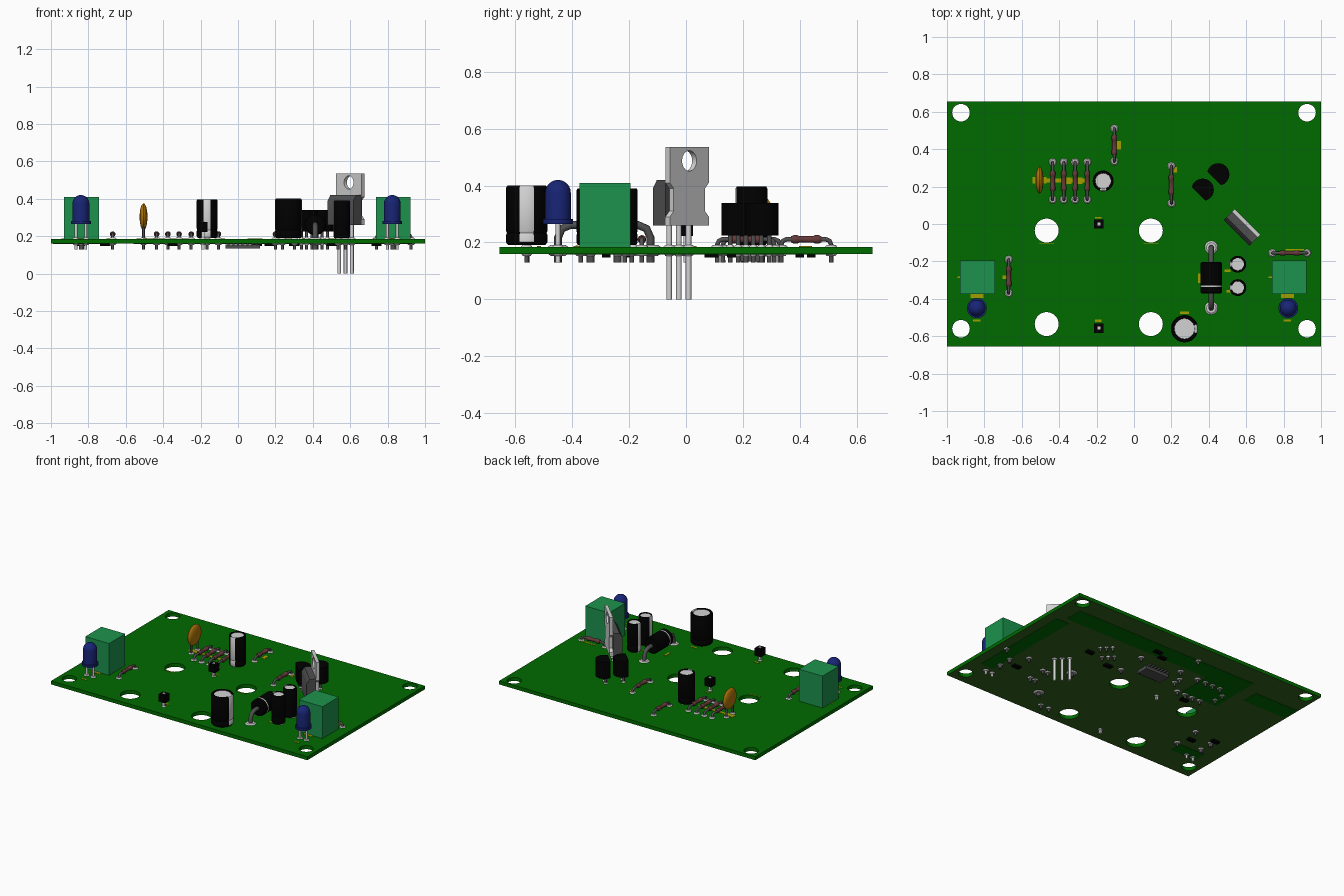
import bpy, bmesh
from math import sin, cos, pi, radians, atan2, hypot
from mathutils import Matrix, Vector

if "Cube" in bpy.data.objects:
    bpy.data.objects.remove(bpy.data.objects["Cube"])


def material(name, r, g, b):
    m = bpy.data.materials.new(name)
    m.use_nodes = True
    m.diffuse_color = (r, g, b, 1)
    m.node_tree.nodes["Principled BSDF"].inputs["Base Color"].default_value = (r, g, b, 1)
    return m


GREEN = material("board green", 0, .145, 0)
OLIVE = material("underside olive", .032, .13, .012)
TEAL = material("connector green", .012, .29, .075)
BLUE = material("led blue", .009, .018, .18)
AMBER = material("amber", .45, .19, .003)
YELLOW = material("marking yellow", .36, .34, 0)
BROWN = material("resistor brown", .13, .042, .042)
BLACK = material("black", 0, 0, 0)
DARK = material("dark grey", .08, .08, .08)
LIGHT = material("light grey", .65, .65, .65)

TOP, BOTTOM, TIP = .185, .16, .13


def link(name, data, *mats):
    ob = bpy.data.objects.new(name, data)
    for m in mats:
        data.materials.append(m)
    bpy.context.scene.collection.objects.link(ob)
    return ob


def finish(name, bm, *mats, rule=None):
    bmesh.ops.recalc_face_normals(bm, faces=bm.faces)
    if rule:
        for f in bm.faces:
            f.material_index = rule(f.calc_center_median(), f.normal)
    me = bpy.data.meshes.new(name)
    bm.to_mesh(me)
    bm.free()
    me.shade_smooth()
    me.set_sharp_from_angle(angle=radians(35))
    return link(name, me, *mats)


def boxes(name, mat, items):
    """Each item: centre x, centre y, width, depth, low z, high z."""
    bm = bmesh.new()
    for x, y, w, d, lo, hi in items:
        mx = Matrix.Translation((x, y, (lo + hi) / 2)) @ Matrix.Diagonal((w, d, hi - lo, 1))
        bmesh.ops.create_cube(bm, size=1, matrix=mx)
    return finish(name, bm, mat)


def lathe(name, profile, place, *mats, rule=None, steps=36):
    """Spin (radius, height) points around the local z axis."""
    bm = bmesh.new()
    vs = [bm.verts.new((r, 0, h)) for r, h in profile]
    es = [bm.edges.new(p) for p in zip(vs, vs[1:])]
    bmesh.ops.spin(bm, geom=vs + es, cent=(0, 0, 0), axis=(0, 0, 1),
                   angle=2 * pi, steps=steps, use_duplicate=False)
    bmesh.ops.remove_doubles(bm, verts=bm.verts, dist=1e-5)
    ob = finish(name, bm, *mats, rule=rule)
    ob.matrix_world = place
    return ob


def plate(name, outline, holes, thickness, place, *mats):
    """Extruded outline with round holes given as (x, y, radius)."""
    cu = bpy.data.curves.new(name, 'CURVE')
    cu.dimensions, cu.fill_mode, cu.extrude = '2D', 'BOTH', thickness / 2
    loops = [outline]
    for x, y, r in holes:
        loops.append([(x + r * cos(a * pi / 16), y + r * sin(a * pi / 16)) for a in range(32)])
    for pts in loops:
        s = cu.splines.new('POLY')
        s.points.add(len(pts) - 1)
        for p, (x, y) in zip(s.points, pts):
            p.co = (x, y, 0, 1)
        s.use_cyclic_u = True
    tmp = link(name, cu)
    dg = bpy.context.evaluated_depsgraph_get()
    me = bpy.data.meshes.new_from_object(tmp.evaluated_get(dg))
    bpy.data.objects.remove(tmp)
    bm = bmesh.new()
    bm.from_mesh(me)
    bmesh.ops.remove_doubles(bm, verts=bm.verts, dist=1e-5)
    rule = (lambda c, n: 1 if n.z < -.9 else 0) if len(mats) > 1 else None
    ob = finish(name, bm, *mats, rule=rule)
    ob.matrix_world = place
    return ob


def wires(name, mat, radius, paths):
    cu = bpy.data.curves.new(name, 'CURVE')
    cu.dimensions, cu.bevel_depth, cu.bevel_resolution = '3D', radius, 2
    cu.use_fill_caps = True
    for pts in paths:
        s = cu.splines.new('POLY')
        s.points.add(len(pts) - 1)
        for p, co in zip(s.points, pts):
            p.co = (*co, 1)
    return link(name, cu, mat)


def at(x, y, z=0):
    return Matrix.Translation((x, y, z))


def rot(deg, axis):
    return Matrix.Rotation(radians(deg), 4, axis)


pads = []    # (x, y, radius) of every soldered hole


def legs(name, mat, radius, spots, top, tip=TIP, pad=.02):
    wires(name, mat, radius, [[(x, y, tip), (x, y, top)] for x, y in spots])
    pads.extend((x, y, pad) for x, y in spots)


# Circuit board with mounting holes
corner = [(x, y, .047) for x in (-.925, .925) for y in (-.56, .595)]
large = [(x, y, .064) for x in (-.467, .09) for y in (-.535, -.035)]
plate("circuit_board", [(-1, -.655), (1, -.655), (1, .655), (-1, .655)], corner + large,
      TOP - BOTTOM, at(0, 0, (TOP + BOTTOM) / 2), GREEN, OLIVE)
boxes("underside_bare_areas", GREEN, [
    (x, y, w, d, BOTTOM - .002, BOTTOM + .001) for x, y, w, d in
    [(.88, -.03, .1, .75), (.3, .45, 1.16, .13), (-.42, .33, .28, .37),
     (-.82, .37, .34, .12), (-.8, -.42, .2, .09)]])

# Connectors and indicator lamps
for side, x, lx in (("right", -.837, -.84), ("left", .83, .825)):
    boxes(side + "_connector", TEAL, [(x, -.285, .185, .18, TOP, .41)])
    legs(side + "_connector_pins", DARK, .014, [(x, -.335), (x, -.24)], TOP)
    dome = [(.045 * cos(a * pi / 12), .375 + .045 * sin(a * pi / 12)) for a in range(7)]
    lathe(side + "_lamp", [(0, .265), (.053, .265), (.053, .282), (.045, .282)] + dome,
          at(lx, -.45), BLUE)
    legs(side + "_lamp_legs", LIGHT, .008, [(lx - .026, -.45), (lx + .026, -.45)], .27)

# Disc capacitor
disc = [(.072 * sin(a * pi / 12), .021 * cos(a * pi / 12)) for a in range(13)]
lathe("disc_capacitor", disc, at(-.505, .235, .303) @ rot(90, 'Y'), AMBER)
legs("disc_capacitor_legs", DARK, .007, [(-.505, .2), (-.505, .27)], .26)


# Can capacitors: pale stripe down one side, running over the rim onto a pale top
def can(name, x, y, r, high, facing):
    def rule(c, n):
        out = hypot(c.x, c.y)
        stripe = cos(atan2(c.y, c.x) - radians(facing)) > .95 and n.z > -.5
        return 1 if stripe or (n.z > .9 and out < .74 * r) else 0
    low = TOP + .006
    lathe(name, [(0, low), (r * .9, low), (r, low + .01), (r, low + .035), (r * .95, low + .042),
                 (r, low + .05), (r, high - .008), (r * .93, high), (r * .76, high),
                 (r * .74, high - .004), (0, high - .004)], at(x, y), BLACK, LIGHT, rule=rule)
    a = radians(facing)
    dx, dy = cos(a) * r * .45, sin(a) * r * .45
    legs(name + "_legs", DARK, .008, [(x + dx, y + dy), (x - dx, y - dy)], TOP + .02)


can("middle_can", -.165, .23, .056, .397, -90)
can("front_can", .27, -.56, .073, .4, 0)
can("small_can_back", .555, -.215, .045, .39, 180)
can("small_can_front", .555, -.34, .045, .39, 180)


# Axial parts: a body lying between two bent leads
def axial_leads(name, mat, r, a, b, z, bend, pad):
    a, b = Vector((*a, 0)), Vector((*b, 0))
    d = (b - a).normalized() * bend
    up = lambda p, h: (p.x, p.y, h)
    wires(name, mat, r, [[up(a, TIP), up(a, z - bend), up(a + d * .3, z - bend * .3), up(a + d, z),
                          up(b - d, z), up(b - d * .3, z - bend * .3), up(b, z - bend), up(b, TIP)]])
    pads.extend([(a.x, a.y, pad), (b.x, b.y, pad)])


def resistor(name, a, b):
    axial_leads(name + "_leads", DARK, .008, a, b, .211, .018, .022)
    turn = rot(90, 'Y') if a[1] == b[1] else rot(90, 'X')
    half = [(.012, 0), (.012, .025), (.015, .03), (.015, .045), (.011, .053), (0, .053)]
    lathe(name, [(r, -h) for r, h in reversed(half)] + half[1:],
          at((a[0] + b[0]) / 2, (a[1] + b[1]) / 2, .211) @ turn, BROWN, steps=14)


uprights = [(-.435, .13, .33), (-.375, .13, .33), (-.315, .13, .33), (-.25, .13, .33),
            (-.105, .335, .51), (.2, .11, .31), (-.67, -.37, -.19)]
for i, (x, y0, y1) in enumerate(uprights):
    resistor(f"resistor_{i + 1}", (x, y0), (x, y1))
resistor("resistor_8", (.74, -.155), (.925, -.155))

# Large diode with a pale band
axial_leads("diode_leads", DARK, .014, (.413, -.45), (.413, -.125), .262, .045, .037)
lathe("diode", [(0, -.085), (.05, -.085), (.057, -.078), (.057, .042), (.057, .051),
                (.057, .078), (.05, .085), (0, .085)], at(.413, -.287, .262) @ rot(90, 'X'),
      BLACK, LIGHT, rule=lambda c, n: 1 if .042 < c.z < .051 else 0)

# Small transistors with a flat side
dee = [(.06 * cos(radians(a)), .06 * sin(radians(a))) for a in range(285, 526, 15)]
for name, x, y in (("front_transistor", .367, .183), ("back_transistor", .45, .265)):
    plate(name, dee, [], .115, at(x, y, .282), BLACK)
    legs(name + "_legs", DARK, .008, [(x + k, y - k) for k in (-.028, 0, .028)], .24, pad=.015)

# Power regulator standing at an angle, its tab notched on both edges
edge = [(.097, .26), (.097, .29), (.078, .31), (.078, .39), (.097, .41), (.097, .535)]
plate("regulator_tab", edge + [(-x, z) for x, z in reversed(edge)], [(0, .487, .036)], .022,
      at(.6, .004) @ rot(-45, 'Z') @ rot(90, 'X'), LIGHT)
plate("regulator_body", [(-.036, .26), (.026, .26), (.026, .42), (-.016, .42), (-.036, .39)], [],
      .195, at(.574, -.022) @ rot(45, 'Z') @ rot(90, 'X'), DARK)
legs("regulator_legs", LIGHT, .01, [(.575 + k, -.025 - k) for k in (-.034, 0, .034)], .27, tip=0)

# Single-pin headers
for name, y in (("back_header", 0), ("front_header", -.557)):
    boxes(name, BLACK, [(-.188, y, .05, .05, .222, .275)])
    boxes(name + "_pin", LIGHT, [(-.188, y, .016, .016, TIP, .278)])
    pads.append((-.188, y, .016))

# Underside chip, its feet and small surface parts
boxes("underside_chip", DARK, [(.025, .22, .185, .085, .133, .155)])
boxes("underside_chip_feet", DARK, [
    (-.05 + .025 * i, .22 + s * .055, .01, .035, .15, BOTTOM) for i in range(7) for s in (-1, 1)])
boxes("underside_surface_parts", BLACK, [
    (x, y, .055, .03, .147, BOTTOM) for x, y in
    [(-.71, -.28), (-.84, -.2), (.17, .44), (.1, .4), (.5, .16), (.3, .1), (.74, -.28), (-.35, .08)]])

# Solder pads on both faces
bm = bmesh.new()
for x, y, r in pads:
    for z, tip in ((TOP, 1), (BOTTOM, -1)):
        bmesh.ops.create_cone(bm, cap_ends=True, segments=14, radius1=r if tip > 0 else r * .7,
                              radius2=r * .7 if tip > 0 else r, depth=.008,
                              matrix=at(x, y, z + tip * .003))
finish("solder_pads", bm, LIGHT)

# Printed markings
marks = [(-.4, .232, .28, .02), (-.505, .235, .075, .035), (-.35, .232, .03, .035),
         (-.29, .232, .03, .035), (-.083, .42, .025, .045), (.22, .29, .02, .03),
         (.35, -.29, .015, .05), (.5, -.25, .03, .015), (.51, -.36, .03, .012),
         (.86, -.138, .1, .01), (-.692, -.285, .02, .02), (.82, -.385, .07, .02),
         (-.84, -.385, .07, .02), (-.467, -.103, .08, .005), (.09, -.103, .08, .005),
         (-.19, -.517, .035, .012), (-.19, .033, .035, .008), (.27, -.475, .05, .012),
         (.82, -.515, .04, .01), (-.84, -.515, .04, .01), (-.937, -.285, .015, .008),
         (.728, -.285, .02, .008)]
boxes("printed_markings", YELLOW, [(*m, TOP - .001, TOP + .002) for m in marks])
